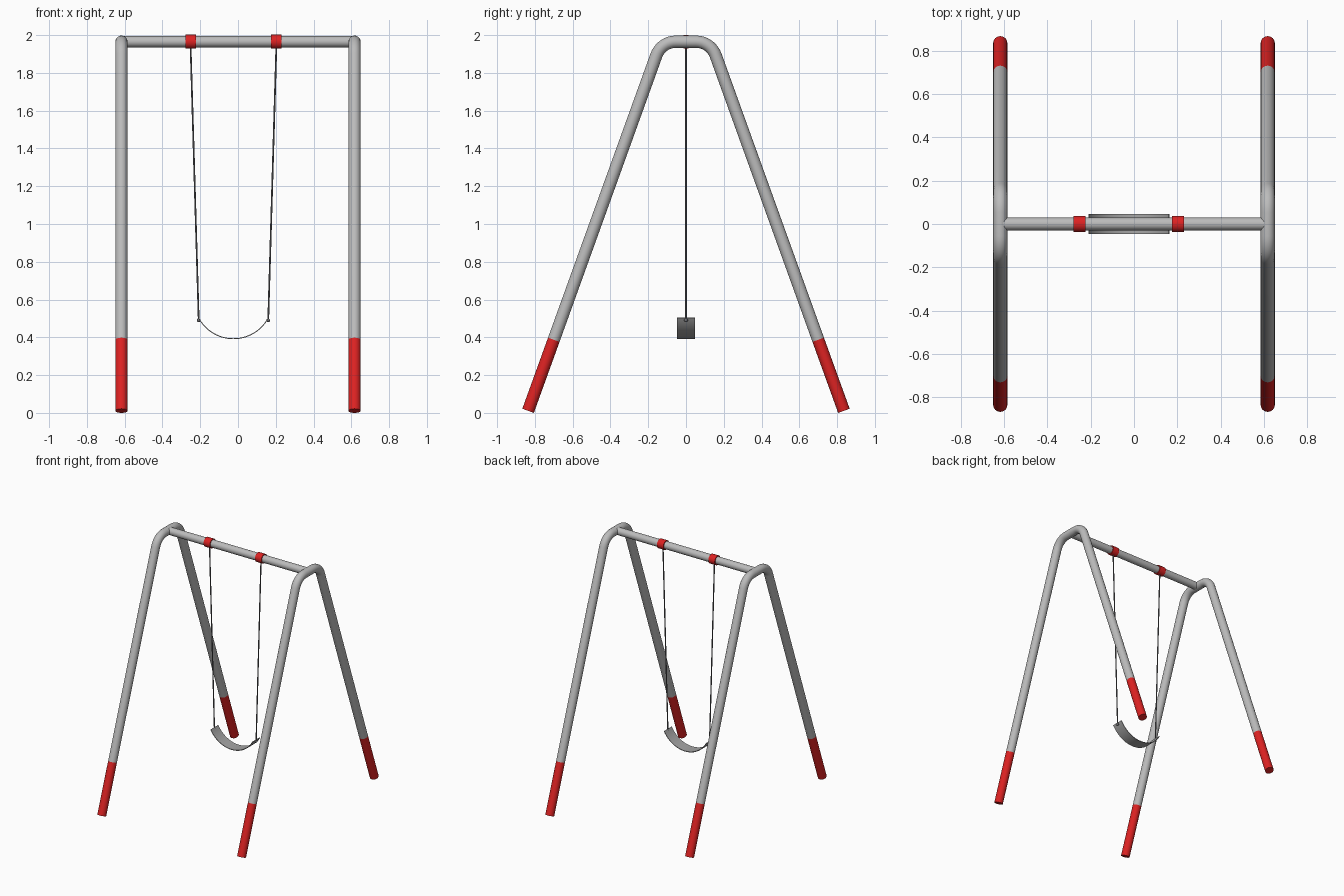
import bpy, bmesh, math
from mathutils import Vector

if "Cube" in bpy.data.objects:
    bpy.data.objects.remove(bpy.data.objects["Cube"])


def material(name, rgb):
    m = bpy.data.materials.new(name)
    m.diffuse_color = (*rgb, 1)
    m.use_nodes = True
    m.node_tree.nodes["Principled BSDF"].inputs["Base Color"].default_value = m.diffuse_color
    return m


GREY = material("steel grey", (0.50, 0.50, 0.50))
RED = material("safety red", (0.72, 0.016, 0.016))
SEAT = material("seat grey", (0.38, 0.38, 0.38))
ROPE = material("rope grey", (0.16, 0.16, 0.17))


def finish(name, bm, mats):
    bmesh.ops.recalc_face_normals(bm, faces=bm.faces)
    me = bpy.data.meshes.new(name)
    bm.to_mesh(me)
    bm.free()
    for m in mats:
        me.materials.append(m)
    ob = bpy.data.objects.new(name, me)
    bpy.context.collection.objects.link(ob)
    bpy.context.view_layer.objects.active = ob
    ob.select_set(True)
    bpy.ops.object.shade_smooth_by_angle(angle=math.radians(40))
    ob.select_set(False)
    return ob


def tube(name, path, radius, mats, sides=24, red_below=None):
    """Sweep a circle along a planar path, with closed ends."""
    pts = [Vector(p) for p in path]
    bm = bmesh.new()
    # side axis perpendicular to the plane of the path
    d0 = (pts[-1] - pts[0]).normalized()
    side = Vector((1, 0, 0)) if abs(d0.x) < 0.5 else Vector((0, 1, 0))
    rings = []
    for i, p in enumerate(pts):
        d = Vector()
        if i > 0:
            d += (p - pts[i - 1]).normalized()
        if i < len(pts) - 1:
            d += (pts[i + 1] - p).normalized()
        v = d.normalized().cross(side).normalized()
        u = v.cross(d).normalized()
        rings.append([bm.verts.new(p + radius * (math.cos(a) * u + math.sin(a) * v))
                      for a in (2 * math.pi * k / sides for k in range(sides))])
    for a, b in zip(rings, rings[1:]):
        for k in range(sides):
            n = (k + 1) % sides
            bm.faces.new((a[k], a[n], b[n], b[k]))
    bm.faces.new(rings[0])
    bm.faces.new(rings[-1])
    if red_below is not None:
        for f in bm.faces:
            if f.calc_center_median().z < red_below:
                f.material_index = 1
    return finish(name, bm, mats)


# A-shaped side frames: bent tube with red feet
BAR_Z, BEND = 1.965, 0.11
slope = math.atan2(0.36, 1)
turn = math.pi / 2 - slope
flat = 0.131 - BEND * math.tan(turn / 2)
half = [(0.836, 0.011), (0.70, 0.387)]
for i in range(9):
    a = turn * (1 - i / 8)
    half.append((flat + BEND * math.sin(a), BAR_Z - BEND + BEND * math.cos(a)))
profile = half + [(-y, z) for y, z in reversed(half)]
for name, x in (("left_frame", -0.617), ("right_frame", 0.617)):
    tube(name, [(x, y, z) for y, z in profile], 0.0325, [GREY, RED], red_below=0.38)

# Top bar
tube("top_bar", [(-0.615, 0, BAR_Z), (0.615, 0, BAR_Z)], 0.0295, [GREY])

# Sleeves, ropes and seat pins
CX = -0.024
for label, s in (("left", -1), ("right", 1)):
    top, low = CX + s * 0.227, CX + s * 0.184
    tube(label + "_sleeve", [(top - 0.028, 0, BAR_Z), (top + 0.028, 0, BAR_Z)], 0.037, [RED])
    tube(label + "_rope", [(top, 0, 1.94), (low, 0, 0.49)], 0.0045, [ROPE], sides=10)
    bm = bmesh.new()
    bmesh.ops.create_uvsphere(bm, u_segments=12, v_segments=8, radius=0.01)
    bmesh.ops.translate(bm, verts=bm.verts, vec=(low, 0, 0.49))
    finish(label + "_seat_pin", bm, [ROPE])

# Curved sling seat
bm = bmesh.new()
R, T, W, N = 0.212, 0.005, 0.047, 28
span = math.acos(1 - 0.112 / R)
rows = []
for i in range(N + 1):
    a = span * (2 * i / N - 1)
    rows.append([bm.verts.new((CX + r * math.sin(a), y, 0.39 + R - r * math.cos(a)))
                 for r, y in ((R, -W), (R, W), (R - T, W), (R - T, -W))])
for a, b in zip(rows, rows[1:]):
    for k in range(4):
        n = (k + 1) % 4
        bm.faces.new((a[k], a[n], b[n], b[k]))
bm.faces.new(rows[0])
bm.faces.new(rows[-1])
finish("seat", bm, [SEAT])
